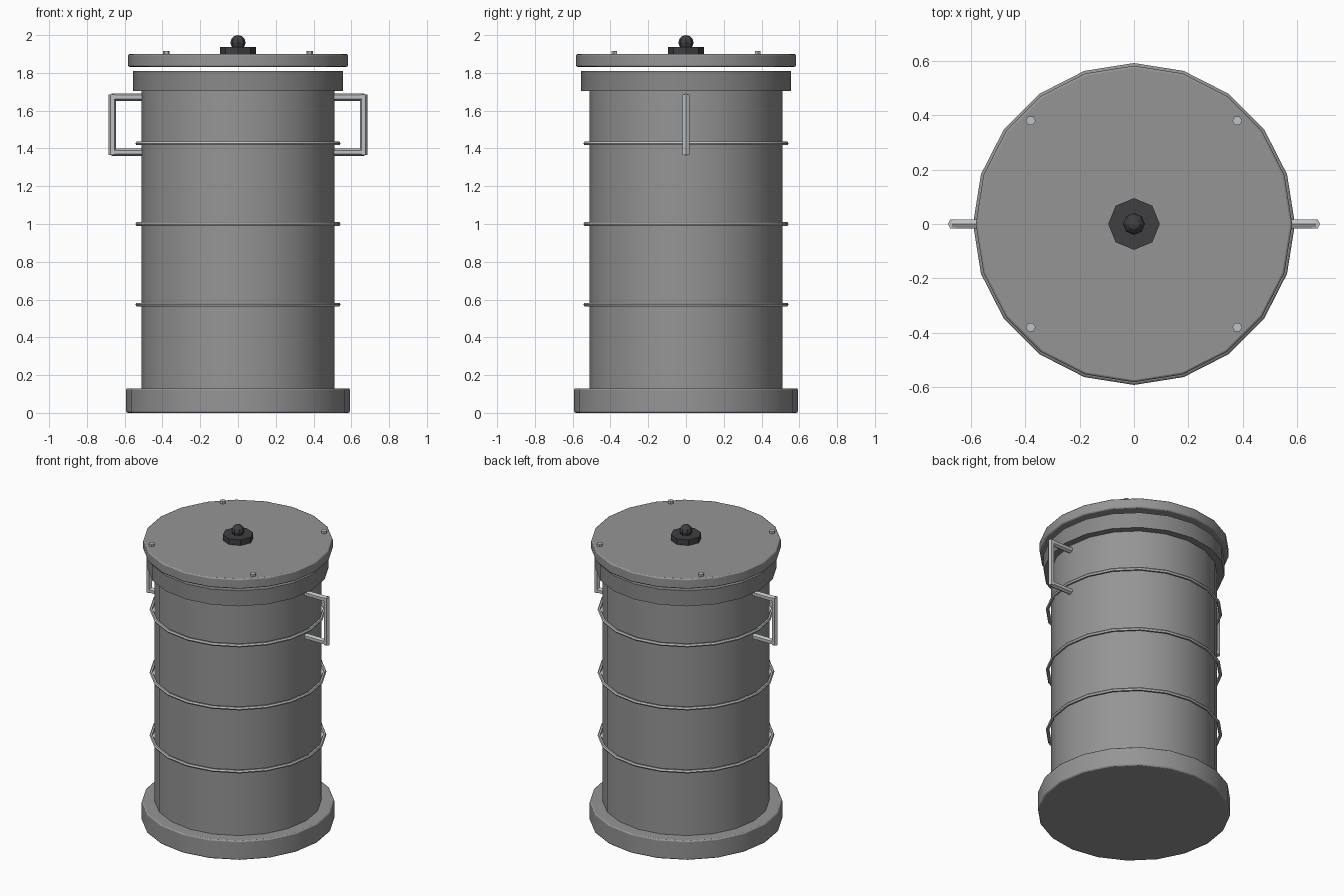
import bpy
from math import pi, radians

old = bpy.data.objects.get("Cube")
if old:
    bpy.data.objects.remove(old, do_unlink=True)


def material(name, r, g, b):
    m = bpy.data.materials.new(name)
    m.use_nodes = True
    m.diffuse_color = (r, g, b, 1)
    m.node_tree.nodes["Principled BSDF"].inputs["Base Color"].default_value = (r, g, b, 1)
    return m


steel = material("grey steel", 0.30, 0.30, 0.30)
trim_steel = material("dull steel", 0.25, 0.25, 0.25)
bright = material("bright metal", 0.52, 0.54, 0.56)
black = material("dark rubber", 0.05, 0.05, 0.055)


def finish(name, mat, bevel=0, smooth=True):
    ob = bpy.context.object
    ob.name = name
    ob.data.materials.append(mat)
    if bevel:
        mod = ob.modifiers.new("soft edge", "BEVEL")
        mod.width = bevel
        mod.segments = 2
        mod.limit_method = "ANGLE"
        mod.angle_limit = radians(40)
    if smooth:
        bpy.ops.object.shade_smooth_by_angle(angle=radians(35))
    return ob


def drum(name, mat, radius, z0, z1, sides=20, x=0, y=0, bevel=0, smooth=True):
    # upright cylinder with a corner on the x axis
    bpy.ops.mesh.primitive_cylinder_add(vertices=sides, radius=radius, depth=z1 - z0,
                                        location=(x, y, (z0 + z1) / 2),
                                        rotation=(0, 0, pi / 2))
    return finish(name, mat, bevel, smooth)


# Barrel, foot, collar and floating lid
drum("base", steel, 0.592, 0, 0.13, bevel=0.008)
drum("body", steel, 0.512, 0.1, 1.75)
drum("collar", trim_steel, 0.557, 1.705, 1.81)
drum("lid", steel, 0.582, 1.832, 1.9, bevel=0.008)

# Hoops
for i, z in enumerate((0.573, 1.0, 1.427)):
    bpy.ops.mesh.primitive_torus_add(major_segments=20, minor_segments=6,
                                     major_radius=0.532, minor_radius=0.011,
                                     location=(0, 0, z))
    finish(f"hoop_{i + 1}", bright)

# Side handles from three hexagonal bars each
for side, s in (("left", 1), ("right", -1)):
    drum(f"{side}_handle_grip", bright, 0.02, 1.365, 1.685, 6, x=s * 0.665, smooth=False)
    for level, z in (("upper", 1.672), ("lower", 1.38)):
        bpy.ops.mesh.primitive_cylinder_add(vertices=6, radius=0.02, depth=0.18,
                                            location=(s * 0.58, 0, z),
                                            rotation=(0, pi / 2, 0))
        bpy.context.object.rotation_euler = (pi / 2, 0, pi / 2)
        finish(f"{side}_handle_{level}_bar", bright, smooth=False)

# Lid bolts
for i, (x, y) in enumerate(((1, 1), (-1, 1), (-1, -1), (1, -1))):
    drum(f"lid_bolt_{i + 1}", bright, 0.018, 1.89, 1.916, 6, x * 0.38, y * 0.38, smooth=False)

# Knob
drum("knob_base", black, 0.095, 1.895, 1.938, 8, smooth=False)
bpy.ops.mesh.primitive_uv_sphere_add(segments=8, ring_count=6, radius=0.04,
                                     location=(0, 0, 1.96))
finish("knob_ball", black, smooth=False)
